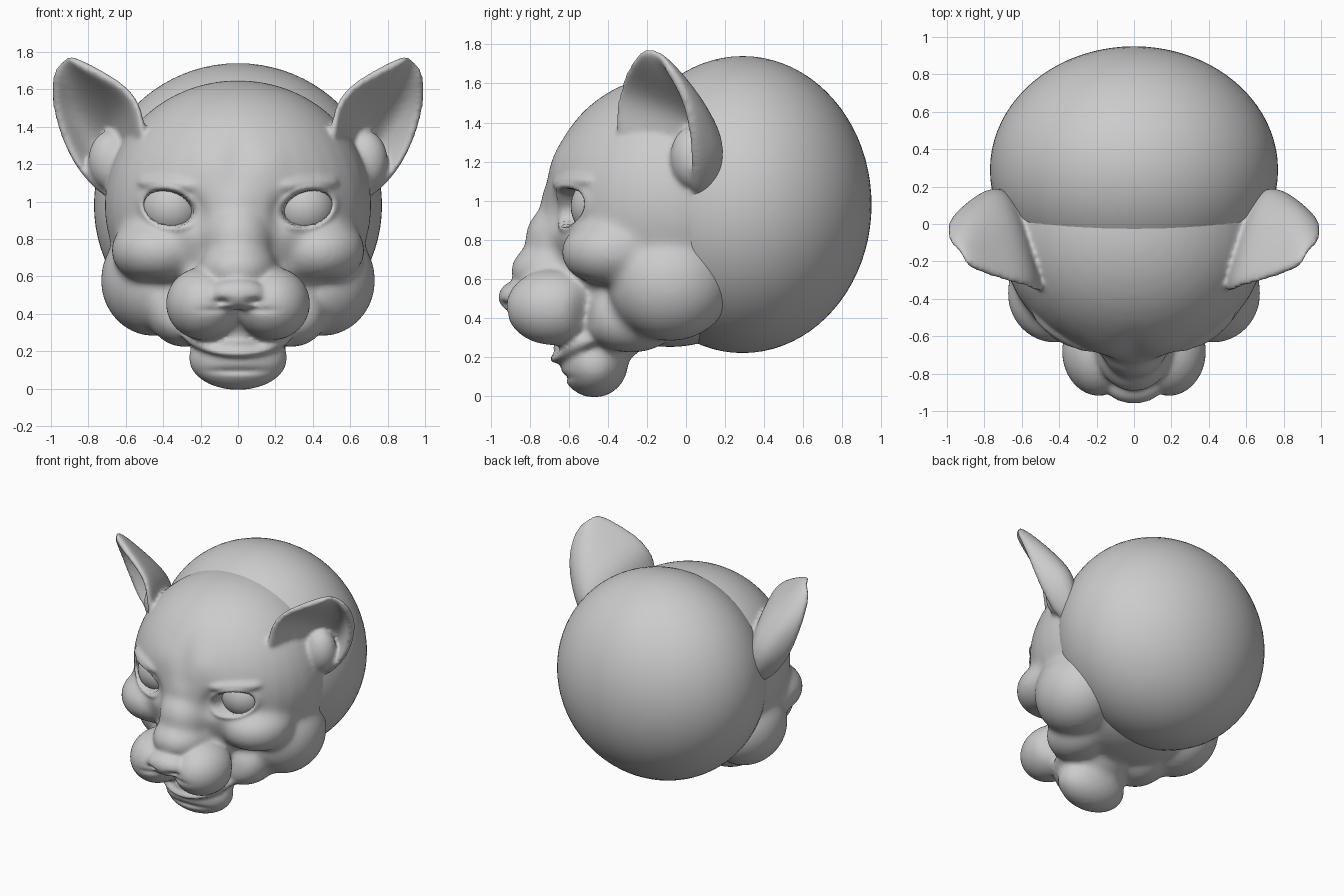
import bpy, bmesh
from math import exp, cos, sin, radians, sqrt
from mathutils import Matrix, Vector

if "Cube" in bpy.data.objects:
    bpy.data.objects.remove(bpy.data.objects["Cube"])


def blob(bm, c, r, rx=0, ry=0, rz=0):
    """Ellipsoid; mirrored to the other side when it is off the centre line."""
    for s in ((1, -1) if c[0] else (1,)):
        m = (Matrix.Translation((c[0] * s, c[1], c[2]))
             @ Matrix.Rotation(radians(rz * s), 4, 'Z')
             @ Matrix.Rotation(radians(ry * s), 4, 'Y')
             @ Matrix.Rotation(radians(rx), 4, 'X')
             @ Matrix.Diagonal((*r, 1)))
        bmesh.ops.create_uvsphere(bm, u_segments=36, v_segments=24, radius=1, matrix=m)


def to_object(bm, name):
    me = bpy.data.meshes.new(name)
    bm.to_mesh(me)
    bm.free()
    ob = bpy.data.objects.new(name, me)
    bpy.context.scene.collection.objects.link(ob)
    return ob


def bake(ob):
    """Return the modified mesh and drop the helper object."""
    bpy.context.view_layer.update()
    me = bpy.data.meshes.new_from_object(ob.evaluated_get(bpy.context.evaluated_depsgraph_get()))
    bpy.data.objects.remove(ob)
    return me


def fuse(bm, voxel, rounds):
    """Merge overlapping volumes into one skin and soften the joins."""
    ob = to_object(bm, "fuse_helper")
    m = ob.modifiers.new("skin", 'REMESH')
    m.mode, m.voxel_size = 'VOXEL', voxel
    s = ob.modifiers.new("soften", 'SMOOTH')
    s.factor, s.iterations = 0.5, rounds
    return bake(ob)


def ear_shell():
    """Cupped ear: U-shaped sections through inner rim, back and outer rim."""
    rows = [((.50, -.37, 1.30), (.62, .10, 1.10), (.70, .02, 1.02)),
            ((.51, -.37, 1.45), (.69, .16, 1.30), (.86, .03, 1.17)),
            ((.56, -.34, 1.59), (.74, .10, 1.43), (.95, .02, 1.36)),
            ((.72, -.30, 1.69), (.84, .01, 1.57), (1.0, -.02, 1.55)),
            ((.90, -.22, 1.77), (.935, -.16, 1.77), (.98, -.11, 1.70))]
    bm = bmesh.new()
    grid = []
    for a, b, c in rows:
        a, b, c = Vector(a), Vector(b), Vector(c)
        k = 2 * b - (a + c) / 2
        grid.append([bm.verts.new(a * (1 - t) ** 2 + k * 2 * t * (1 - t) + c * t * t)
                     for t in [i / 8 for i in range(9)]])
    for p, q in zip(grid, grid[1:]):
        for i in range(8):
            bm.faces.new((p[i], p[i + 1], q[i + 1], q[i]))
    ob = to_object(bm, "ear_helper")
    s = ob.modifiers.new("thickness", 'SOLIDIFY')
    s.thickness, s.offset = 0.055, 0
    ob.modifiers.new("round", 'SUBSURF').levels = 2
    return bake(ob)


# Main masses of the face
bm = bmesh.new()
blob(bm, (0, -.05, .98), (.715, .68, .67))               # forehead and skull front
blob(bm, (.45, -.08, .58), (.285, .32, .30))             # cheeks
blob(bm, (.42, -.37, .74), (.26, .27, .19))              # cheekbones
blob(bm, (0, -.08, .50), (.50, .40, .25))                # throat
blob(bm, (.28, -.28, .40), (.20, .25, .18))              # jaw sides
blob(bm, (0, -.47, .165), (.27, .175, .175))             # chin
blob(bm, (0, -.58, .98), (.20, .165, .20))               # nose bridge
blob(bm, (0, -.62, .80), (.19, .205, .20))
blob(bm, (0, -.66, .64), (.21, .24, .16))
blob(bm, (0, -.58, .52), (.31, .25, .20))                # muzzle core
blob(bm, (0, -.43, .38), (.29, .27, .22))                # mouth interior
base = fuse(bm, .018, 22)

# Finer forms added to the softened base
bm = bmesh.new()
bm.from_mesh(base)
blob(bm, (.185, -.68, .455), (.20, .24, .195))           # whisker pads
blob(bm, (0, -.865, .505), (.155, .095, .085))           # nose
blob(bm, (.37, -.57, 1.09), (.20, .07, .05), ry=-4, rz=33)   # brows
blob(bm, (0, -.60, .235), (.13, .13, .045))              # tongue
blob(bm, (.68, .03, 1.22), (.12, .11, .16))              # ear roots
lip = [(-.29, -.42, .33), (-.20, -.74, .16), (.20, -.74, .16), (.29, -.42, .33)]
for i in range(25):                                      # lower lip rim
    t = i / 24
    w = ((1 - t) ** 3, 3 * t * (1 - t) ** 2, 3 * t * t * (1 - t), t ** 3)
    p = [sum(a * q[k] for a, q in zip(w, lip)) for k in range(3)]
    m = Matrix.Translation(p) @ Matrix.Diagonal((.05, .05, .036, 1))
    bmesh.ops.create_uvsphere(bm, u_segments=16, v_segments=10, radius=1, matrix=m)
ear = ear_shell()                                        # ears
bm.from_mesh(ear)
ear.transform(Matrix.Diagonal((-1, 1, 1, 1)))
ear.flip_normals()
bm.from_mesh(ear)
face = fuse(bm, .0145, 7)

# Sculpted hollows and swells: centre, reach, push (mirrored)
strokes = [((.36, -.63, .96), (.15, .14, .11), (0, .045, 0)),       # eye sockets
           ((.23, -.68, .94), (.06, .10, .08), (0, .045, 0)),       # tear ducts
           ((0, -.92, .36), (.018, .10, .06), (0, .045, 0)),        # lip cleft
           ((.085, -.93, .465), (.04, .06, .018), (0, .035, 0)),    # nostrils
           ((.10, -.92, .42), (.09, .06, .016), (0, .015, 0)),      # under the nose
           ((0, -.72, .235), (.17, .12, .035), (0, .05, 0)),        # mouth gap
           ((.33, -.52, .42), (.09, .06, .11), (-.05, .01, 0)),     # mouth corners
           ((.47, -.50, .56), (.09, .10, .04), (-.01, .03, .01)),   # fold below cheekbones
           ((0, -.62, .095), (.16, .08, .018), (0, .018, 0)),       # crease under lip
           ((0, -.68, 1.24), (.06, .20, .16), (0, .012, 0)),        # forehead groove
           ((.17, -.66, 1.22), (.10, .15, .10), (0, -.012, 0))]     # forehead swells
ca, sa = cos(radians(16)), sin(radians(16))
for v in face.vertices:
    x, y, z = abs(v.co.x), v.co.y, v.co.z
    side = 1 if v.co.x >= 0 else -1
    if y > -.3:
        continue
    move = Vector((0, 0, 0))
    for c, r, push in strokes:
        d = ((x - c[0]) / r[0]) ** 2 + ((y - c[1]) / r[1]) ** 2 + ((z - c[2]) / r[2]) ** 2
        if d < 6:
            move += Vector(push) * exp(-d)
    # almond eye openings with a raised lid around them
    u, w = (x - .372) * ca + (z - .965) * sa, -(x - .372) * sa + (z - .965) * ca
    d = sqrt((u / .128) ** 2 + (w / .086) ** 2)
    k = min(1, max(0, (1.08 - d) / .18))
    move.y += .15 * k * k * (3 - 2 * k) - .014 * exp(-((d - 1.22) / .16) ** 2)
    v.co += Vector((move.x * side, move.y, move.z))
face.shade_smooth()
head = bpy.data.objects.new("face_with_ears", face)
bpy.context.scene.collection.objects.link(head)


def ellipsoid(name, c, r, seg):
    bm = bmesh.new()
    bmesh.ops.create_uvsphere(bm, u_segments=seg, v_segments=seg // 2, radius=1,
                              matrix=Matrix.Translation(c) @ Matrix.Diagonal((*r, 1)))
    to_object(bm, name).data.shade_smooth()


# Rounded back of the head
ellipsoid("back_of_head", (0, .29, .98), (.77, .66, .76), 80)
# Eyeballs
for side, tag in ((1, "left"), (-1, "right")):
    ellipsoid("eyeball_" + tag, (.355 * side, -.425, .97), (.165, .165, .165), 40)
